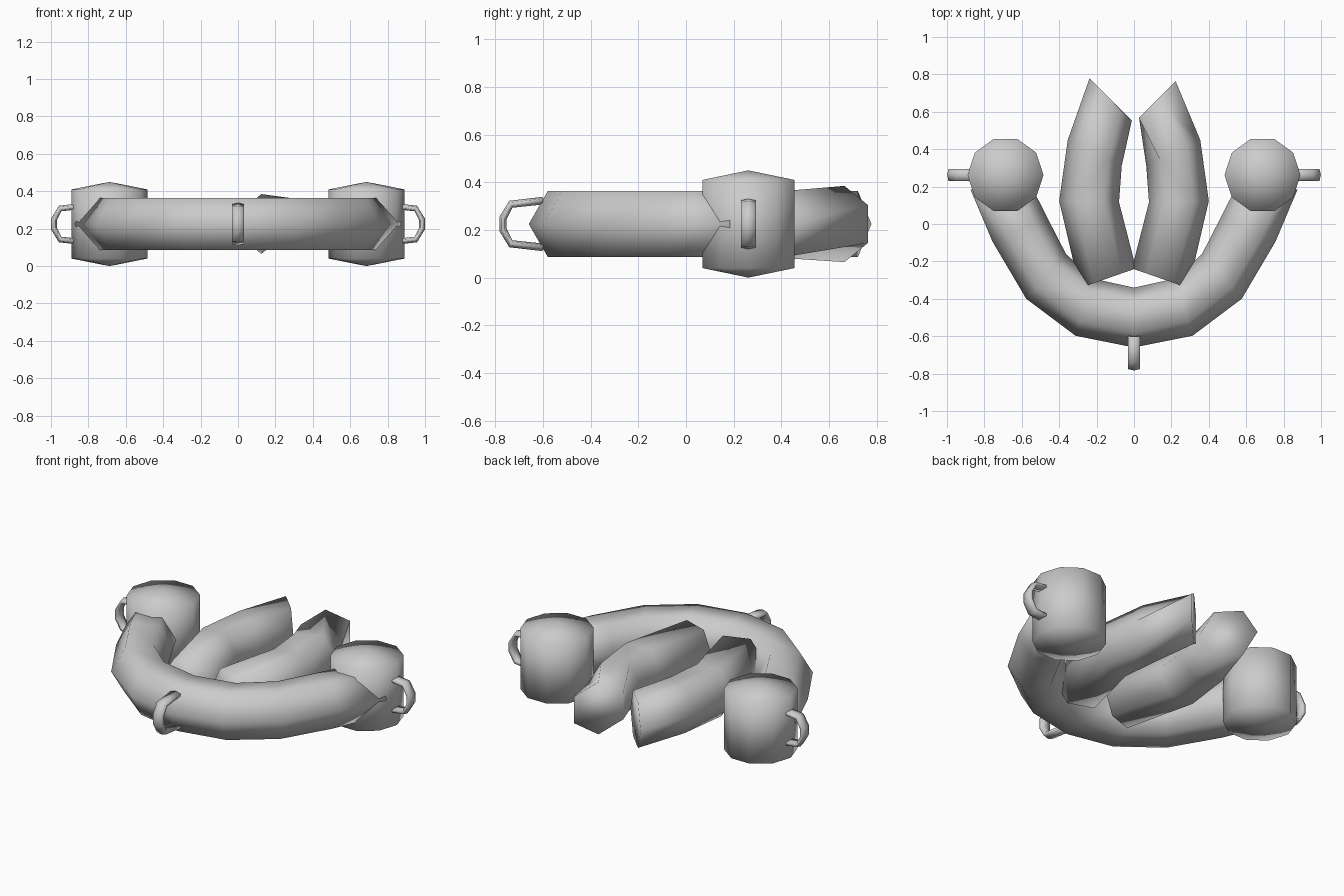
import bpy, math
from mathutils import Vector

if "Cube" in bpy.data.objects:
    bpy.data.objects.remove(bpy.data.objects["Cube"])

MID = 0.225  # height of every tube's centre line


def make_object(name, verts, faces):
    mesh = bpy.data.meshes.new(name)
    mesh.from_pydata(verts, [], faces)
    mesh.validate()
    for p in mesh.polygons:
        p.use_smooth = True
    ob = bpy.data.objects.new(name, mesh)
    bpy.context.collection.objects.link(ob)
    return ob


def loft(name, rings):
    """Skin a list of equal-sized closed rings and cap both ends."""
    n = len(rings[0])
    verts = [v for r in rings for v in r]
    faces = []
    for i in range(len(rings) - 1):
        for k in range(n):
            a, b = i * n + k, i * n + (k + 1) % n
            faces.append((a, b, b + n, a + n))
    faces.append(tuple(range(n))[::-1])
    faces.append(tuple(range(len(verts) - n, len(verts))))
    return make_object(name, verts, faces)


def hex_ring(c, u, v, ru, rv, twist=0.0):
    return [c + u * ru * math.cos(twist + k * math.pi / 3)
            + v * rv * math.sin(twist + k * math.pi / 3) for k in range(6)]


def flat_tube(name, stations, radius=0.16):
    """Hexagonal tube lying flat: stations are x, y, side x, side y, twist in degrees."""
    rings = []
    for x, y, sx, sy, tw in stations:
        side = Vector((sx, sy, 0)).normalized()
        rings.append(hex_ring(Vector((x, y, MID)), side, Vector((0, 0, 1)),
                              radius, radius, math.radians(tw)))
    return loft(name, rings)


# Large U-shaped body
half = [(0.265, -0.445, 0.09, -0.29, 0), (0.47, -0.28, 0.20, -0.225, 0),
        (0.61, -0.03, 0.92, -0.40, 0), (0.715, 0.20, 1.0, -0.1, 0)]
mirrored = [(-x, y, -sx, sy, t) for x, y, sx, sy, t in reversed(half)]
flat_tube("curved_body", mirrored + [(0, -0.5, 0, -1, 0)] + half)

# Two curved inner tubes; the right one ends with a twisted tip
inner = [(0.14, -0.29, 0.95, -0.33), (0.24, 0.12, 1.0, 0.02),
         (0.21, 0.38, 0.90, 0.43), (0.125, 0.665, 0.71, 0.71)]
for name, s, tip in (("inner_tube_right", 1, 30), ("inner_tube_left", -1, 0)):
    flat_tube(name, [(s * x, y, s * sx, sy, tip if i == 3 else 0)
                     for i, (x, y, sx, sy) in enumerate(inner)])


# End drums: ten sides with shallow conical caps
def drum(name, x, y, r=0.203):
    n = 10
    verts = [Vector((x + r * math.cos(2 * math.pi * k / n),
                     y + r * math.sin(2 * math.pi * k / n), z))
             for z in (0.04, 0.41) for k in range(n)]
    verts += [Vector((x, y, 0.0)), Vector((x, y, 0.45))]
    faces = []
    for k in range(n):
        j = (k + 1) % n
        faces += [(k, j, j + n, k + n), (j, k, 2 * n), (k + n, j + n, 2 * n + 1)]
    return make_object(name, verts, faces)


# Small bent handles
def handle(name, base, out):
    """out is the horizontal direction the handle sticks out in."""
    out = Vector(out)
    up = Vector((0, 0, 1))
    side = out.cross(up)
    path = [(-0.06, 0.098), (0.075, 0.083), (0.108, 0.025),
            (0.108, -0.025), (0.075, -0.083), (-0.06, -0.098)]
    pts = [Vector(base) + out * d + up * h for d, h in path]
    rings = []
    for i, p in enumerate(pts):
        t = (pts[min(i + 1, 5)] - pts[max(i - 1, 0)]).normalized()
        rings.append(hex_ring(p, side.cross(t), side, 0.016, 0.037))
    return loft(name, rings)


for name, s in (("right", 1), ("left", -1)):
    drum("end_drum_" + name, s * 0.687, 0.262)
    handle("handle_" + name, (s * 0.876, 0.262, MID), (s, 0, 0))
handle("handle_front", (0, -0.66, MID), (0, -1, 0))
